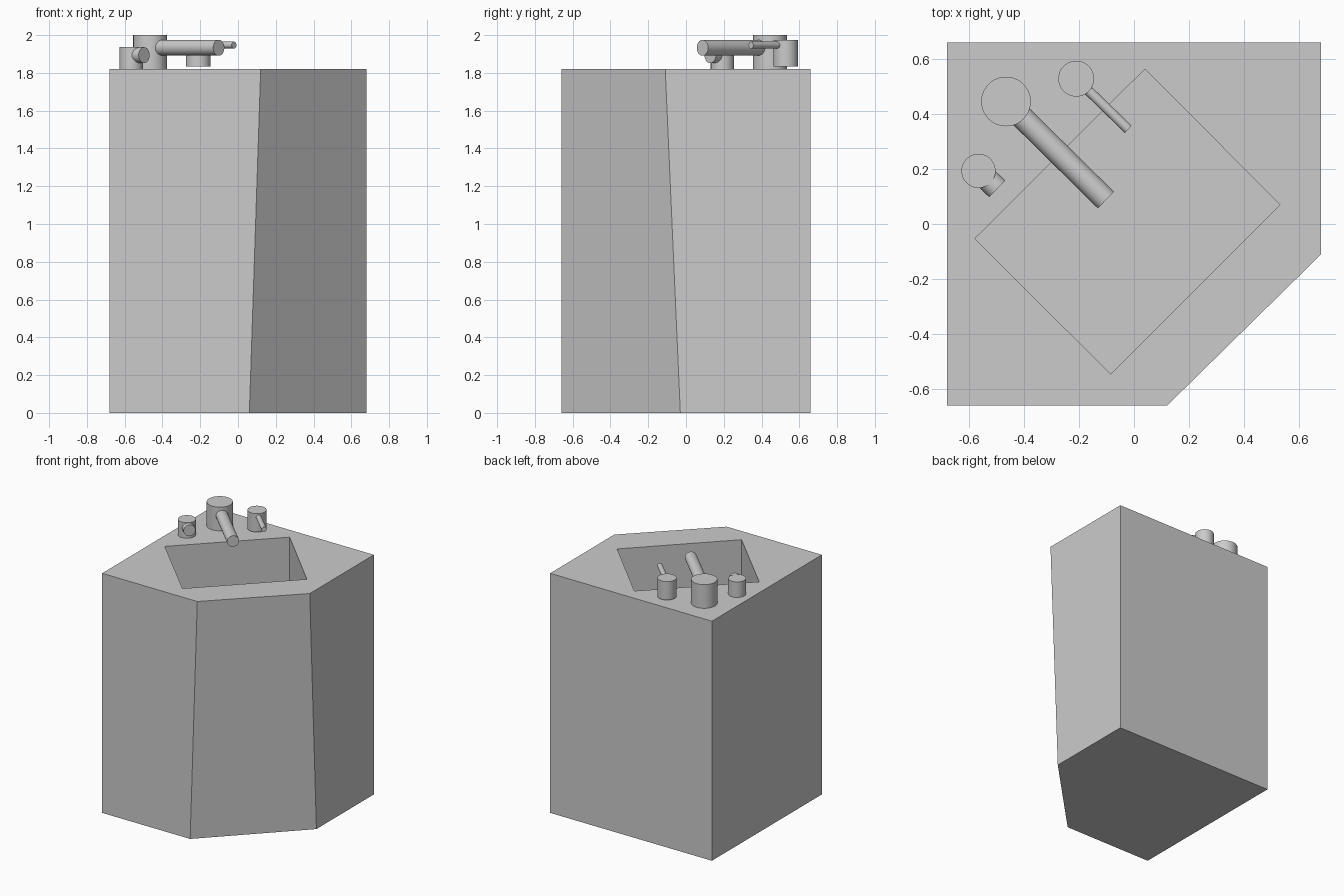
import bpy, bmesh, math
from mathutils import Vector

if "Cube" in bpy.data.objects:
    bpy.data.objects.remove(bpy.data.objects["Cube"])

TOP = 1.82


def loft(name, lower, upper, z0, z1):
    """Closed solid between two outlines with equal point counts."""
    bm = bmesh.new()
    a = [bm.verts.new((x, y, z0)) for x, y in lower]
    b = [bm.verts.new((x, y, z1)) for x, y in upper]
    n = len(a)
    bm.faces.new(a[::-1])
    bm.faces.new(b)
    for i in range(n):
        j = (i + 1) % n
        bm.faces.new((a[i], a[j], b[j], b[i]))
    bmesh.ops.recalc_face_normals(bm, faces=bm.faces)
    mesh = bpy.data.meshes.new(name)
    bm.to_mesh(mesh)
    bm.free()
    obj = bpy.data.objects.new(name, mesh)
    bpy.context.collection.objects.link(obj)
    return obj


def rod(name, start, end, radius):
    """Smooth cylinder between two points."""
    start, end = Vector(start), Vector(end)
    axis = end - start
    bpy.ops.mesh.primitive_cylinder_add(vertices=48, radius=radius, depth=axis.length,
                                        location=(start + end) / 2)
    obj = bpy.context.object
    obj.name = name
    obj.rotation_euler = axis.to_track_quat('Z', 'Y').to_euler()
    bpy.ops.object.shade_smooth_by_angle(angle=math.radians(40))
    return obj


# Corner cabinet with a slightly raked front corner face
def outline(front_x, side_y):
    return [(-0.68, -0.66), (front_x, -0.66), (0.68, side_y), (0.68, 0.66), (-0.68, 0.66)]


cabinet = loft("corner_cabinet", outline(0.06, -0.03), outline(0.12, -0.11), 0, TOP)

# Rectangular basin, turned to face the corner
basin = [(-0.085, -0.545), (0.53, 0.07), (0.04, 0.563), (-0.578, -0.053)]
cutter = loft("basin_cutter", basin, basin, TOP - 0.45, TOP + 0.2)
cutter.hide_render = True
cut = cabinet.modifiers.new("basin", 'BOOLEAN')
cut.operation = 'DIFFERENCE'
cut.solver = 'EXACT'
cut.object = cutter
bpy.context.view_layer.objects.active = cabinet
bpy.ops.object.modifier_apply(modifier=cut.name)
bpy.data.objects.remove(cutter)

# Posts and arms: name, centre, radius, z range, arm name, arm end, arm radius, arm height
for name, (x, y), r, z0, z1, arm, (ex, ey), ar, az in [
    ("tap_post", (-0.465, 0.445), 0.09, TOP, 2.0, "spout", (-0.102, 0.087), 0.042, 1.933),
    ("right_valve", (-0.21, 0.528), 0.065, 1.835, 1.975, "right_lever", (-0.021, 0.344), 0.018, 1.947),
    ("left_valve", (-0.565, 0.193), 0.062, TOP, 1.938, "left_lever", (-0.497, 0.128), 0.042, 1.894),
]:
    rod(name, (x, y, z0), (x, y, z1), r)
    rod(arm, (x, y, az), (ex, ey, az), ar)
